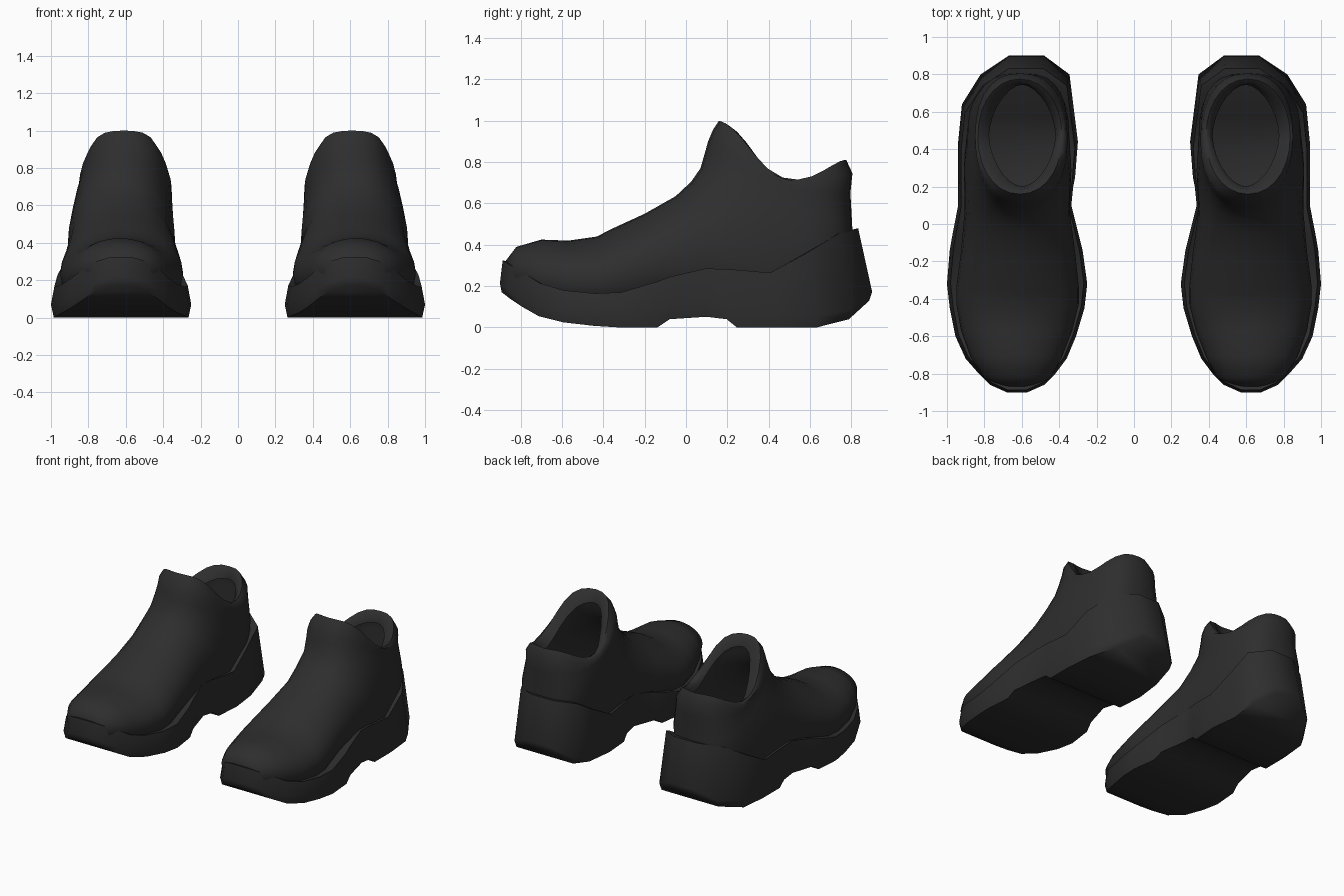
import bpy, bmesh, math

black = bpy.data.materials.new("black_leather")
black.diffuse_color = (0.027, 0.027, 0.027, 1)

CX = 0.62      # centre line of one shoe
SEG = 28       # points around the upper

# Sole stations: y, inner x, outer x, bottom z, top z
SOLE = [
    (-0.90, 0.57, 0.68, 0.17, 0.325),
    (-0.86, 0.48, 0.77, 0.14, 0.30),
    (-0.80, 0.42, 0.83, 0.10, 0.265),
    (-0.72, 0.36, 0.90, 0.055, 0.215),
    (-0.60, 0.31, 0.955, 0.025, 0.18),
    (-0.45, 0.265, 0.985, 0.008, 0.165),
    (-0.32, 0.25, 1.00, 0.0, 0.17),
    (-0.14, 0.275, 0.985, 0.0, 0.222),
    (-0.08, 0.29, 0.975, 0.04, 0.245),
    (0.10, 0.335, 0.94, 0.052, 0.285),
    (0.20, 0.325, 0.94, 0.04, 0.283),
    (0.25, 0.315, 0.94, 0.0, 0.28),
    (0.44, 0.30, 0.94, 0.0, 0.265),
    (0.64, 0.325, 0.92, 0.0, 0.365),
    (0.80, 0.345, 0.82, 0.04, 0.455),
    (0.90, 0.48, 0.67, 0.13, 0.48),
]

# Upper rings, toe to collar: front y, z, back y, z, inner x, outer x, side dip
UPPER = [
    (-0.87, 0.325, -0.86, 0.20, 0.53, 0.72, 0),
    (-0.82, 0.39, -0.83, 0.16, 0.445, 0.80, 0),
    (-0.70, 0.425, -0.72, 0.08, 0.385, 0.875, 0),
    (-0.57, 0.42, -0.57, 0.04, 0.33, 0.925, 0),
    (-0.43, 0.44, -0.42, 0.02, 0.295, 0.95, 0),
    (-0.37, 0.472, -0.30, 0.02, 0.295, 0.95, 0),
    (-0.20, 0.55, -0.10, 0.06, 0.315, 0.925, 0),
    (-0.05, 0.635, 0.20, 0.09, 0.345, 0.905, 0),
    (0.025, 0.705, 0.55, 0.08, 0.335, 0.91, 0),
    (0.07, 0.77, 0.79, 0.25, 0.345, 0.89, 0),
    (0.09, 0.84, 0.805, 0.47, 0.353, 0.865, 0.02),
    (0.107, 0.90, 0.795, 0.65, 0.355, 0.85, 0.08),
    (0.13, 0.955, 0.805, 0.745, 0.365, 0.85, 0.13),
    (0.16, 1.00, 0.775, 0.81, 0.385, 0.835, 0.18),
]
# Lining rings, folded in from the collar to the foot opening
LINING = [
    (0.185, 0.985, 0.75, 0.79, 0.41, 0.81, 0.18),
    (0.20, 0.92, 0.745, 0.73, 0.42, 0.775, 0.16),
]
# Roundness of the front and back half of each ring (1 = ellipse, less = boxier)
FRONT = [1.0] * 7 + [0.92] + [0.86] * 5 + [0.95, 1.0, 1.15]
BACK = [1.0] * 7 + [0.85, 0.7, 0.7, 0.7, 0.8, 0.85, 0.95, 1.0, 1.15]


def finish(bm, name, side, angle):
    for v in bm.verts:
        v.co.x *= side
    bmesh.ops.recalc_face_normals(bm, faces=bm.faces)
    mesh = bpy.data.meshes.new(name)
    bm.to_mesh(mesh)
    bm.free()
    mesh.materials.append(black)
    obj = bpy.data.objects.new(name, mesh)
    bpy.context.collection.objects.link(obj)
    bpy.ops.object.select_all(action='DESELECT')
    obj.select_set(True)
    bpy.context.view_layer.objects.active = obj
    bpy.ops.object.shade_smooth_by_angle(angle=math.radians(angle))


def bridge(bm, a, b):
    n = len(a)
    for i in range(n):
        j = (i + 1) % n
        bm.faces.new((a[i], a[j], b[j], b[i]))


def power(v, e):
    return math.copysign(abs(v) ** e, v)


def make_upper(name, side):
    """Rounded rings swept from the toe up to the collar and into the shoe."""
    bm = bmesh.new()
    rings = []
    for k, (fy, fz, by, bz, xi, xo, dip) in enumerate(UPPER + LINING):
        ring = []
        for i in range(SEG):
            t = 2 * math.pi * i / SEG
            front = math.cos(t) > 0
            e = FRONT[k] if front else BACK[k]
            c, s = power(math.cos(t), e), power(math.sin(t), e)
            sag = dip * abs(math.sin(t)) ** (5 if front else 3)
            ring.append(bm.verts.new((
                (xi + xo) / 2 + (xo - xi) / 2 * s,
                (fy + by) / 2 + (fy - by) / 2 * c,
                (fz + bz) / 2 + (fz - bz) / 2 * c - sag)))
        rings.append(ring)
    for a, b in zip(rings, rings[1:]):
        bridge(bm, a, b)
    bm.faces.new(rings[0])
    finish(bm, name, side, 50)


def make_sole(name, side):
    """Stacked outlines: tread edge, widest line, top edge, inner ledge."""
    bm = bmesh.new()
    # x scale, front y scale, back y scale, height fraction, height offset
    levels = [(0.96, 0.99, 0.985, 0, 0.0),
              (1.0, 1.0, 1.0, 0, 0.085),
              (0.95, 0.985, 0.925, 1, 0.0),
              (0.91, 0.965, 0.905, 1, -0.008)]
    loops = []
    for sx, sf, sb, h, dz in levels:
        inner, outer = [], []
        for y, xi, xo, zb, zt in SOLE:
            ys = y * (sf if y < 0 else sb)
            # the widest line sits lower at the toe and heel
            z = zb + (zt - zb) * h + dz * (1 - 0.55 * abs(y))
            inner.append(bm.verts.new((CX + (xi - CX) * sx, ys, z)))
            outer.append(bm.verts.new((CX + (xo - CX) * sx, ys, z)))
        loops.append((inner, outer))
    for (i0, o0), (i1, o1) in zip(loops, loops[1:]):
        bridge(bm, i0 + o0[::-1], i1 + o1[::-1])
    # tread underneath, and the deck that serves as insole
    for inner, outer in (loops[0], loops[-1]):
        for k in range(len(inner) - 1):
            bm.faces.new((inner[k], inner[k + 1], outer[k + 1], outer[k]))
    finish(bm, name, side, 52)


for label, side in (("right", 1), ("left", -1)):
    make_upper(label + "_upper", side)
    make_sole(label + "_sole", side)
